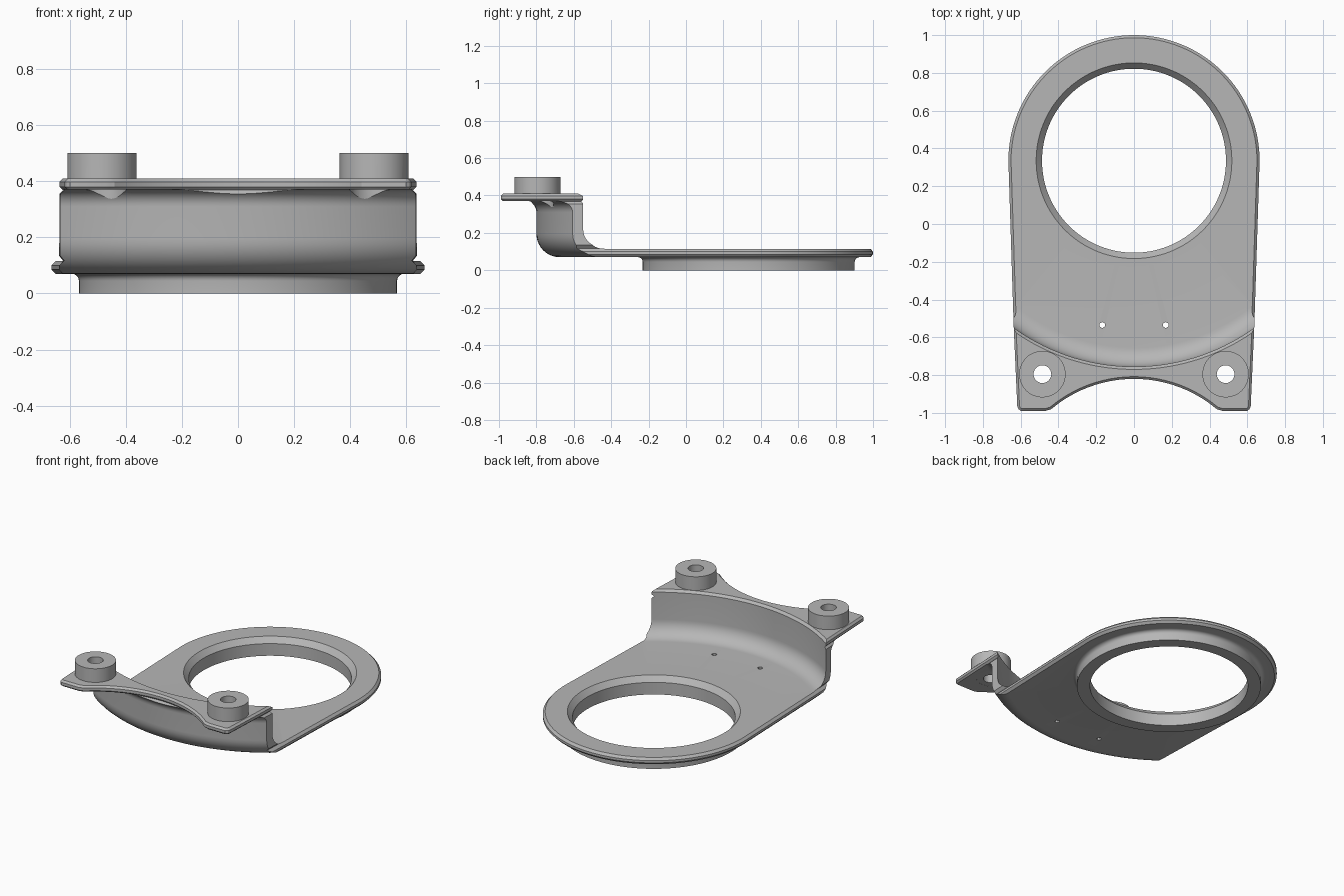
import bpy, bmesh
from math import sin, cos, pi, radians, sqrt
from mathutils import Vector, Matrix

if "Cube" in bpy.data.objects:
    bpy.data.objects.remove(bpy.data.objects["Cube"])

grey = bpy.data.materials.new("plain grey")
grey.use_nodes = True
colour = (0.47, 0.47, 0.47, 1)
grey.diffuse_color = colour
grey.node_tree.nodes["Principled BSDF"].inputs["Base Color"].default_value = colour

RING_Y = 0.335      # axis of the ring and of the curved wall


def finish(bm, name):
    bmesh.ops.recalc_face_normals(bm, faces=bm.faces)
    mesh = bpy.data.meshes.new(name)
    bm.to_mesh(mesh)
    bm.free()
    ob = bpy.data.objects.new(name, mesh)
    mesh.materials.append(grey)
    bpy.context.collection.objects.link(ob)
    return ob


def loft(loops, name, closed=False):
    """Skin a stack of equal loops; cap the ends unless it closes on itself."""
    bm = bmesh.new()
    rings = [[bm.verts.new(p) for p in loop] for loop in loops]
    n = len(rings[0])
    pairs = list(zip(rings, rings[1:]))
    if closed:
        pairs.append((rings[-1], rings[0]))
    else:
        bm.faces.new(rings[0])
        bm.faces.new(rings[-1])
    for a, b in pairs:
        for i in range(n):
            j = (i + 1) % n
            bm.faces.new((a[i], a[j], b[j], b[i]))
    return finish(bm, name)


def cylinder(name, x, y, z0, z1, radius, sides=48):
    bm = bmesh.new()
    bmesh.ops.create_cone(bm, cap_ends=True, segments=sides, radius1=radius,
                          radius2=radius, depth=z1 - z0,
                          matrix=Matrix.Translation((x, y, (z0 + z1) / 2)))
    return finish(bm, name)


def combine(target, tool, operation):
    mod = target.modifiers.new("cut", 'BOOLEAN')
    mod.operation, mod.solver, mod.object = operation, 'EXACT', tool
    bpy.context.view_layer.objects.active = target
    bpy.ops.object.modifier_apply(modifier=mod.name)
    bpy.data.objects.remove(tool)


def arc(cx, cy, r, start, end, steps):
    angles = [radians(start + (end - start) * i / steps) for i in range(steps + 1)]
    return [(cx + r * cos(a), cy + r * sin(a)) for a in angles]


# Cross-section: collar, plate, curved wall and flange
profile = [(0.487, 0), (0.567, 0), (0.567, 0.045)]
profile += arc(0.592, 0.045, 0.025, 180, 90, 5)[1:]
profile += arc(1.01, 0.195, 0.125, -90, 0, 10)
profile += arc(1.195, 0.31, 0.06, 180, 90, 8)
profile += [(1.6, 0.37), (1.6, 0.41), (1.105, 0.41), (1.09, 0.395)]
profile += arc(0.99, 0.215, 0.1, 0, -90, 10)
profile += [(0.518, 0.115), (0.487, 0.08)]
STEPS = 160
sections = []
for k in range(STEPS):
    a = 2 * pi * (k + 0.5) / STEPS
    sections.append([(r * cos(a), RING_Y + r * sin(a), z) for r, z in profile])
bracket = loft(sections, "bracket", closed=True)

# Plan outline: round back, tapered sides, scooped front
side = [(0.637, -0.54), (0.618, -0.965), (0.612, -0.98), (0.598, -0.99), (0.47, -0.99), (0.455, -0.985)]
outline = arc(0, RING_Y, 0.665, 0, 180, 64)
outline += [(-x, y) for x, y in side]
outline += [(x, -1.5 + sqrt(0.68 ** 2 - x * x)) for x in [-0.44 + 0.04 * i for i in range(23)]]
outline += side[::-1]
outline = [Vector(p) for p in outline]


def inset(amount, z):
    loop = []
    for i, p in enumerate(outline):
        d1 = (p - outline[i - 1]).normalized()
        d2 = (outline[(i + 1) % len(outline)] - p).normalized()
        t = (d1 + d2).normalized()
        q = p + Vector((-t.y, t.x)) * amount / max(t.dot(d1), 0.5)
        loop.append((q.x, q.y, z))
    return loop


# Trim to the outline, with chamfered rims on plate and flange
levels = [(0, -0.1), (0, 0.06), (0.016, 0.068), (0, 0.085), (0, 0.1), (0.016, 0.117),
          (0, 0.135), (0, 0.355), (0.012, 0.368), (0, 0.38), (0, 0.398), (0.014, 0.412), (0.014, 0.6)]
combine(bracket, loft([inset(d, z) for d, z in levels], "trim"), 'INTERSECT')

# Mounting bosses, bolt holes with clearance below, and pin holes
for s in (-1, 1):
    x, y = s * 0.485, -0.795
    combine(bracket, cylinder("boss", x, y, 0.39, 0.5, 0.123), 'UNION')
    combine(bracket, cylinder("bolt_hole", x, y, 0.2, 0.6, 0.047, 24), 'DIFFERENCE')
    combine(bracket, cylinder("clearance", x, y, 0.25, 0.371, 0.088), 'DIFFERENCE')
    combine(bracket, cylinder("pin_hole", s * 0.168, -0.535, 0, 0.3, 0.016, 6), 'DIFFERENCE')

# Shade the curves and centre the part
bracket.location.y = -0.0
bpy.ops.object.select_all(action='DESELECT')
bracket.select_set(True)
bpy.context.view_layer.objects.active = bracket
bpy.ops.object.shade_smooth_by_angle(angle=radians(25))
